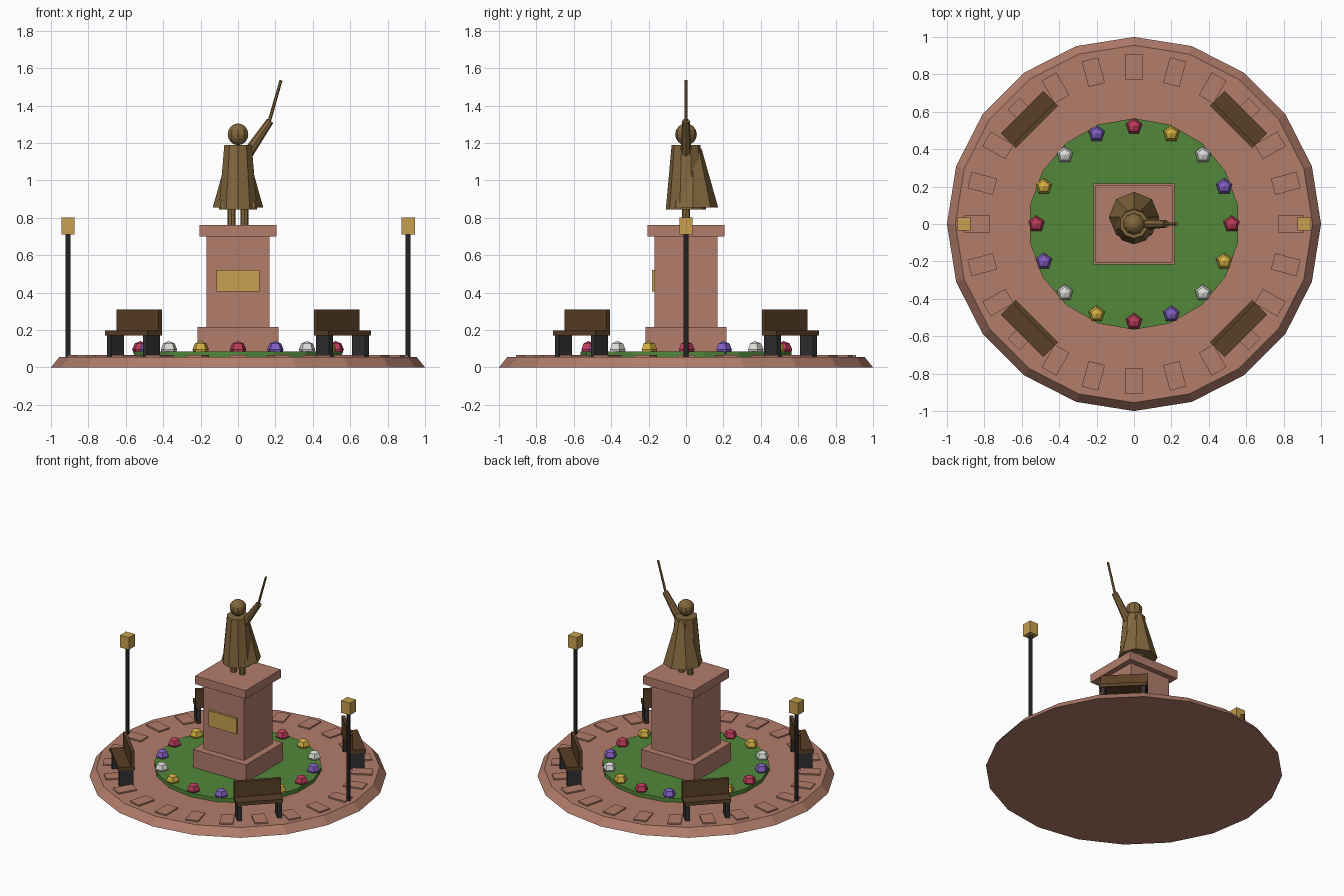
import bpy, bmesh, math
from mathutils import Matrix, Vector

cube = bpy.data.objects.get("Cube")
if cube:
    bpy.data.objects.remove(cube, do_unlink=True)


def material(name, r, g, b):
    m = bpy.data.materials.new(name)
    m.use_nodes = True
    m.diffuse_color = (r, g, b, 1)
    m.node_tree.nodes["Principled BSDF"].inputs["Base Color"].default_value = (r, g, b, 1)
    return m


brick = material("terracotta_stone", 0.445, 0.205, 0.147)
grass = material("grass_green", 0.084, 0.242, 0.041)
bronze = material("bronze", 0.22, 0.133, 0.046)
gold = material("gold", 0.578, 0.352, 0.08)
wood = material("dark_wood", 0.102, 0.05, 0.019)
iron = material("black_iron", 0.03, 0.03, 0.032)
petals = [material("red_petal", 0.51, 0.045, 0.102),
          material("purple_petal", 0.223, 0.114, 0.546),
          material("white_petal", 0.72, 0.72, 0.7),
          material("yellow_petal", 0.66, 0.44, 0.053)]


def finish(name, bm, mat):
    mesh = bpy.data.meshes.new(name)
    bm.to_mesh(mesh)
    bm.free()
    mesh.materials.append(mat)
    ob = bpy.data.objects.new(name, mesh)
    bpy.context.collection.objects.link(ob)
    return ob


def box(name, centre, size, mat, frame=Matrix()):
    bm = bmesh.new()
    bmesh.ops.create_cube(bm, size=1)
    bm.transform(Matrix.Translation(centre) @ Matrix.Diagonal((*size, 1)))
    ob = finish(name, bm, mat)
    ob.matrix_world = frame
    return ob


def rod(name, start, end, r1, r2, sides, mat):
    """Tapered prism between two points."""
    start, end = Vector(start), Vector(end)
    axis = end - start
    bm = bmesh.new()
    bmesh.ops.create_cone(bm, cap_ends=True, segments=sides,
                          radius1=r1, radius2=r2, depth=axis.length)
    if axis.x or axis.y:
        bm.transform(axis.to_track_quat('Z', 'Y').to_matrix().to_4x4())
    bm.transform(Matrix.Translation((start + end) / 2))
    return finish(name, bm, mat)


def ball(name, centre, radius, segments, rings, mat):
    bm = bmesh.new()
    bmesh.ops.create_uvsphere(bm, u_segments=segments, v_segments=rings, radius=radius)
    bm.transform(Matrix.Translation(centre))
    return finish(name, bm, mat)


def turn(degrees):
    return Matrix.Rotation(math.radians(degrees), 4, 'Z')


# Plaza, lawn and ring of raised paving stones
rod("plaza_base", (0, 0, 0), (0, 0, 0.056), 1, 0.955, 20, brick)
rod("lawn", (0, 0, 0.05), (0, 0, 0.084), 0.565, 0.565, 18, grass)
for i in range(24):
    box(f"paving_stone_{i}", (0.84, 0, 0.058), (0.14, 0.09, 0.016), brick, turn(i * 15))

# Flowers around the lawn edge
for i in range(16):
    spot = turn(i * 22.5) @ Vector((0.522, 0, 0.095))
    ball(f"flower_{i}", spot, 0.046, 5, 4, petals[i % 4])

# Pedestal
for name, half, low, high in (("pedestal_plinth", 0.217, 0.07, 0.217),
                              ("pedestal_shaft", 0.168, 0.217, 0.7),
                              ("pedestal_cap", 0.207, 0.7, 0.762)):
    box(name, (0, 0, (low + high) / 2), (half * 2, half * 2, high - low), brick)
box("plaque", (0, -0.173, 0.462), (0.23, 0.02, 0.115), gold)

# Statue
for side, x in (("left", 0.035), ("right", -0.035)):
    rod(f"{side}_leg", (x, 0, 0.755), (x, 0, 0.87), 0.022, 0.022, 8, bronze)
rod("coat", (0, 0, 0.843), (0, 0, 1.188), 0.108, 0.077, 10, bronze)
rod("cape", (0, 0.037, 0.855), (0, 0.037, 1.17), 0.135, 0.046, 8, bronze)
ball("head", (0, 0, 1.246), 0.058, 10, 8, bronze)
rod("raised_arm", (0.05, 0, 1.14), (0.172, 0, 1.318), 0.03, 0.02, 8, bronze)
rod("sword", (0.16, 0, 1.29), (0.23, 0, 1.535), 0.009, 0.008, 6, bronze)

# Lamps on both sides
for side, x in (("left", 0.909), ("right", -0.909)):
    rod(f"{side}_lamp_post", (x, 0, 0.02), (x, 0, 0.715), 0.014, 0.014, 8, iron)
    box(f"{side}_lantern", (x, 0, 0.756), (0.072, 0.072, 0.09), gold)

# Benches on the diagonals, facing outward
for i in range(4):
    frame = turn(45 + 90 * i)
    box(f"bench_seat_{i}", (0.79, 0, 0.184), (0.112, 0.32, 0.026), wood, frame)
    box(f"bench_back_{i}", (0.747, 0, 0.25), (0.025, 0.32, 0.12), wood, frame)
    for y in (-0.137, 0.137):
        box(f"bench_leg_{i}", (0.79, y, 0.097), (0.1, 0.03, 0.15), iron, frame)
